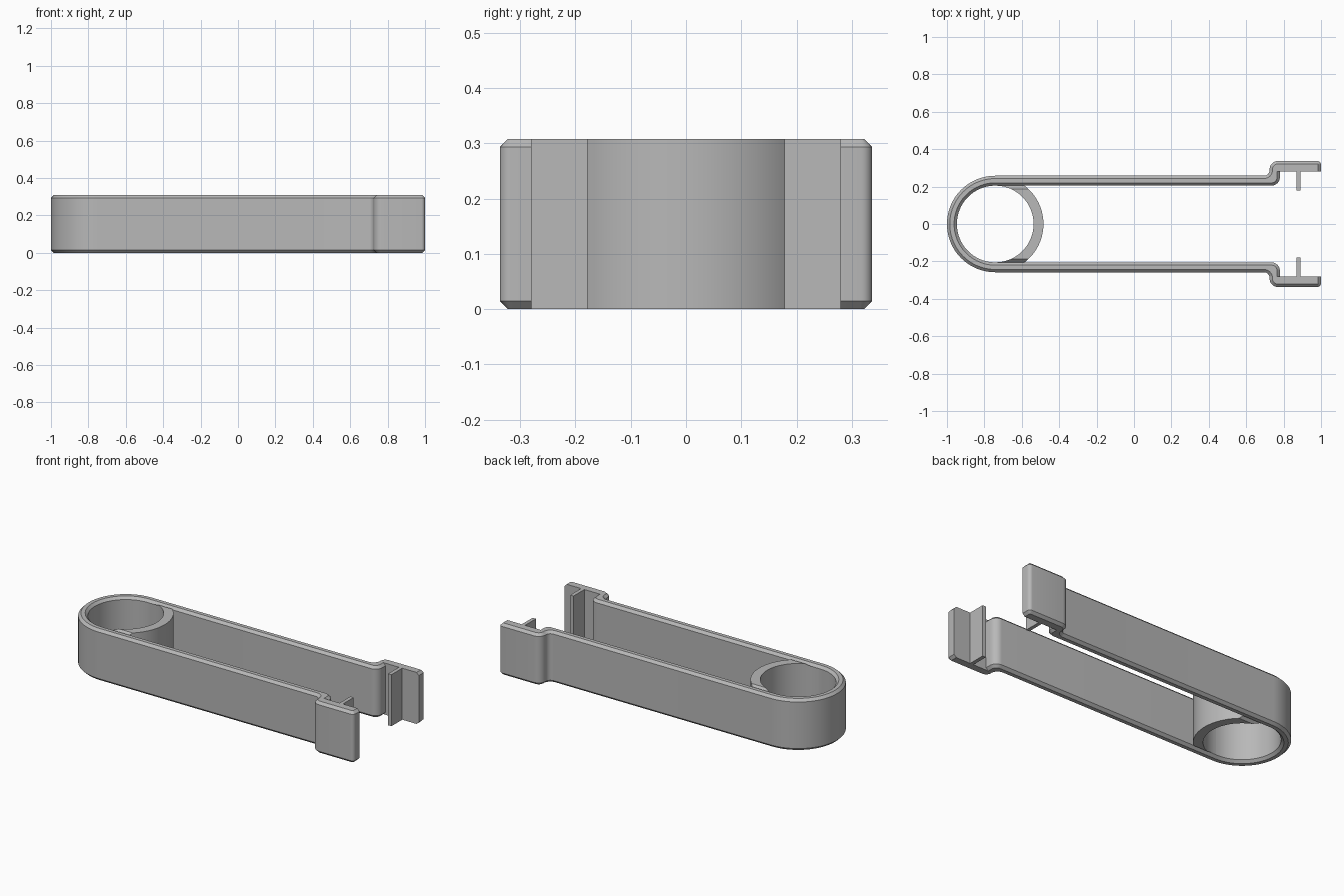
import bpy, bmesh, math
from mathutils import Vector

if "Cube" in bpy.data.objects:
    bpy.data.objects.remove(bpy.data.objects["Cube"])

H, C = 0.308, 0.015             # height and edge chamfer
CX, R_OUT, R_IN = -0.742, 0.258, 0.205
Y_TAB, Y_END = 0.28, 0.337      # inner and outer faces of the end plates

grey = bpy.data.materials.new("light grey")
grey.diffuse_color = (0.48, 0.48, 0.48, 1)
grey.use_nodes = True
grey.node_tree.nodes["Principled BSDF"].inputs["Base Color"].default_value = grey.diffuse_color


def arc(cx, cy, r, a0, a1, n):
    return [Vector((cx + r * math.cos(math.radians(a0 + (a1 - a0) * i / n)),
                    cy + r * math.sin(math.radians(a0 + (a1 - a0) * i / n))))
            for i in range(n + 1)]


def inset(pts, dist):
    """Shift each edge of a clockwise outline inwards and intersect neighbours."""
    out, n = [], len(pts)
    for i, p in enumerate(pts):
        a, b = (p - pts[i - 1]).normalized(), (pts[(i + 1) % n] - p).normalized()
        na, nb = Vector((a.y, -a.x)), Vector((b.y, -b.x))
        da, db = dist[i - 1], dist[i]
        det = na.x * nb.y - na.y * nb.x
        if abs(det) < 1e-4:
            out.append(p + na * da)
        else:
            out.append(p + Vector((da * nb.y - db * na.y, db * na.x - da * nb.x)) / det)
    return out


def loft(bm, levels):
    """Stack outlines given as (points, z) into a closed solid."""
    rings = [[bm.verts.new((p.x, p.y, z)) for p in pts] for pts, z in levels]
    n = len(rings[0])
    for lo, hi in zip(rings, rings[1:]):
        for i in range(n):
            bm.faces.new((lo[i], lo[(i + 1) % n], hi[(i + 1) % n], hi[i]))
    bm.faces.new(rings[0])
    bm.faces.new(rings[-1])


def finish(name, bm):
    bmesh.ops.recalc_face_normals(bm, faces=bm.faces[:])
    me = bpy.data.meshes.new(name)
    bm.to_mesh(me)
    bm.free()
    me.materials.append(grey)
    ob = bpy.data.objects.new(name, me)
    bpy.context.collection.objects.link(ob)
    bpy.ops.object.select_all(action='DESELECT')
    ob.select_set(True)
    bpy.context.view_layer.objects.active = ob
    bpy.ops.object.shade_smooth_by_angle(angle=math.radians(30))


# Spring band: round bend, two long arms, stepped end plates
half = arc(CX, 0, R_OUT, 180, 90, 28)
half += arc(0.695, R_OUT + 0.03, 0.03, -90, 0, 8)
half += arc(0.77, Y_END - 0.045, 0.045, 180, 90, 8)
half += arc(0.98, Y_END - 0.02, 0.02, 90, 0, 6)
half += [Vector((1, Y_TAB)), Vector((0.78, Y_TAB))]
half += arc(0.735, R_IN + 0.045, 0.045, 0, -90, 8)
half += arc(CX, 0, R_IN, 90, 180, 28)
outline = half + [Vector((p.x, -p.y)) for p in reversed(half[1:-1])]
dist = []
for i, p in enumerate(outline):
    q = outline[(i + 1) % len(outline)]
    plain = abs(abs(p.y) - Y_TAB) < 1e-5 and abs(p.y - q.y) < 1e-5
    dist.append(0 if plain else C)      # plate inner faces stay square
small = inset(outline, dist)
bm = bmesh.new()
loft(bm, [(small, 0), (outline, C), (outline, H - C), (small, H)])
finish("spring_band", bm)

# Curved wall that closes the round bend into a ring
a = math.degrees(math.asin((R_IN + 0.003) / R_OUT))
crescent = arc(CX, 0, R_OUT, a, -a, 36) + arc(CX, 0, R_IN, -88, 88, 48)
bm = bmesh.new()
loft(bm, [(crescent, 0), (crescent, H)])
Y_SLOPE = 0.187
for s in (1, -1):
    bmesh.ops.bisect_plane(bm, geom=bm.verts[:] + bm.edges[:] + bm.faces[:], dist=1e-6,
                           plane_co=(0, s * Y_SLOPE, 0), plane_no=(0, s, 0))
for v in bm.verts:                      # slope down towards the arms
    drop = max(0, abs(v.co.y) - Y_SLOPE)
    v.co.z += drop if v.co.z < H / 2 else -drop
finish("ring_wall", bm)

# Thin upright ribs inside the end plates
for s, side in ((1, "back"), (-1, "front")):
    bm = bmesh.new()
    rib = [Vector((x, s * y)) for x, y in
           ((0.868, 0.178), (0.89, 0.178), (0.89, Y_TAB + 0.005), (0.868, Y_TAB + 0.005))]
    loft(bm, [(rib, 0), (rib, H)])
    finish(side + "_rib", bm)
